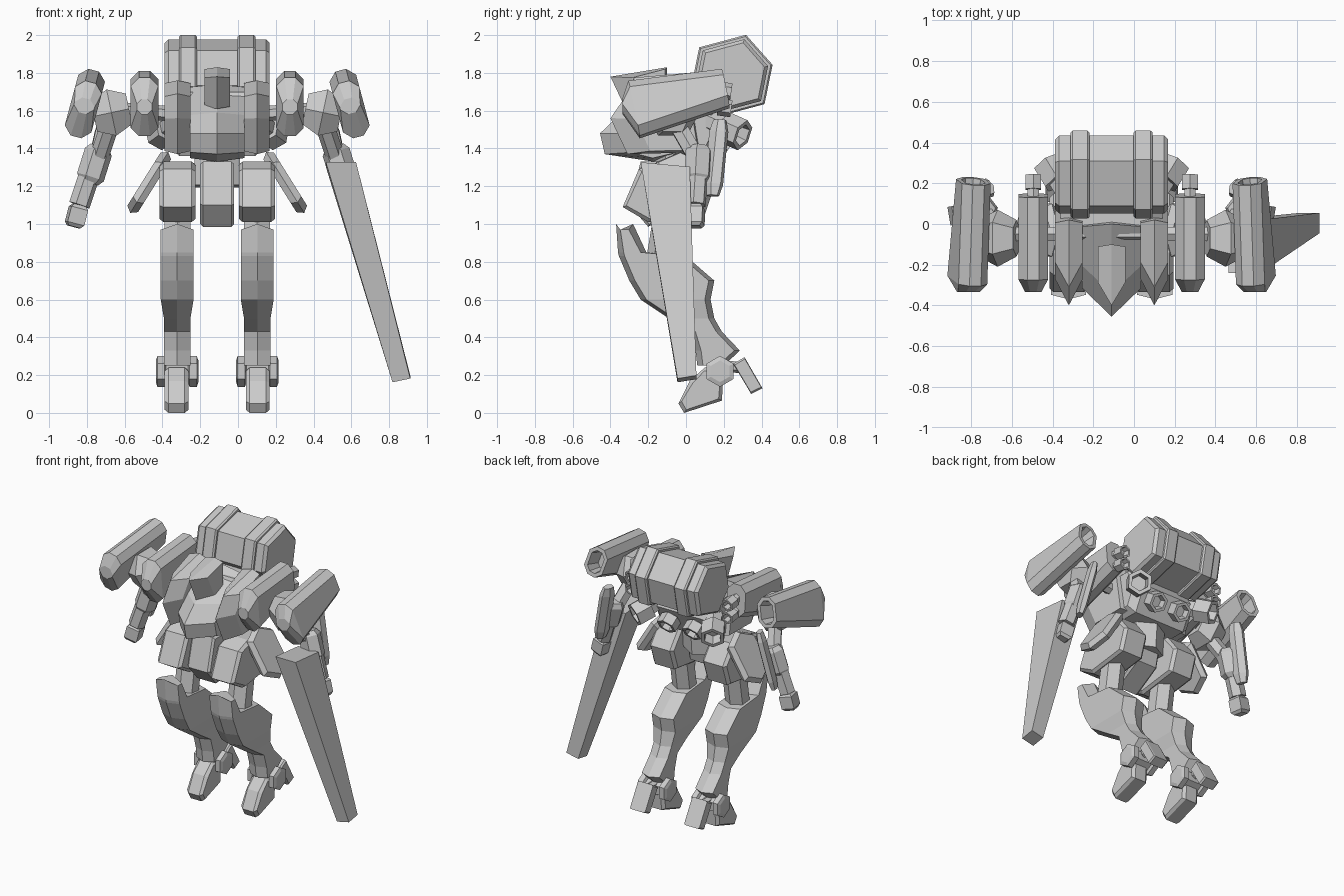
import bpy, bmesh, math
from mathutils import Vector, Matrix

cube = bpy.data.objects.get("Cube")
if cube:
    bpy.data.objects.remove(cube)

# The body's plane of symmetry sits off centre because of the blade
BODY_MIDDLE = -.11

light_grey = bpy.data.materials.new("light_grey")
light_grey.use_nodes = True
grey_value = (.6, .6, .6, 1)
light_grey.diffuse_color = grey_value
light_grey.node_tree.nodes["Principled BSDF"].inputs["Base Color"].default_value = grey_value


def finish(name, bm, mirror=True):
    """Turn the mesh into a named object, mirrored about the body's middle."""
    bmesh.ops.recalc_face_normals(bm, faces=bm.faces)
    mesh = bpy.data.meshes.new(name)
    bm.to_mesh(mesh)
    bm.free()
    mesh.materials.append(light_grey)
    part = bpy.data.objects.new(name, mesh)
    part.location.x = BODY_MIDDLE
    bpy.context.collection.objects.link(part)
    if mirror:
        part.modifiers.new("Mirror", "MIRROR").use_mirror_merge = False


def loft(rings):
    """Skin a list of equal rings and cap both ends."""
    bm = bmesh.new()
    loops = [[bm.verts.new(point) for point in ring] for ring in rings]
    for lower, upper in zip(loops, loops[1:]):
        for i in range(len(lower)):
            bm.faces.new((lower[i - 1], lower[i], upper[i], upper[i - 1]))
    bm.faces.new(loops[0])
    bm.faces.new(loops[-1])
    return bm


def place(bm, side, roll=0, height=0):
    """Lean a part about the given height and shift it sideways."""
    lean = Matrix.Rotation(math.radians(-roll), 3, "Y")
    bmesh.ops.rotate(bm, verts=bm.verts, cent=(0, 0, height), matrix=lean)
    bmesh.ops.translate(bm, verts=bm.verts, vec=(side, 0, 0))
    return bm


def hexagon(y, z, length, height, tilt=0):
    """Six-sided side outline with points fore and aft; tilt lowers the front."""
    shoulder = length - height / 2
    corners = [(length, 0), (shoulder, height), (-shoulder, height),
               (-length, 0), (-shoulder, -height), (shoulder, -height)]
    turn = Matrix.Rotation(math.radians(tilt), 2)
    return [Vector((y, z)) + turn @ Vector(corner) for corner in corners]


def centre(outline):
    return sum((Vector(p) for p in outline), Vector((0, 0))) / len(outline)


def inset(outline, depth):
    """Shrink a convex outline towards its middle by about the given depth."""
    middle = centre(outline)
    return [Vector(p) + (middle - Vector(p)).normalized() * depth for p in outline]


def ridged(width, depth, push=0):
    """Sections with a ridge down the middle; push draws back the front edges."""
    return [(-width, depth, push), (0, 0, 0), (width, depth, push)]


def chamfered(width, edge):
    """Sections with flat middle and chamfered sides."""
    return [(-width, edge, 0), (edge - width, 0, 0), (width - edge, 0, 0), (width, edge, 0)]


def prism(name, outline, sections, side=0, roll=0, mirror=True):
    """Sweep a side outline (y, z) sideways through the sections."""
    middle = centre(outline)
    rings = []
    for x, depth, push in sections:
        ring = inset(outline, depth)
        rings.append([(x, p.x + (push if p.x < middle.x else 0), p.y) for p in ring])
    finish(name, place(loft(rings), side, roll, middle.y), mirror)


# Tube shapes as (fraction along, share of radius)
STRAIGHT = [(0, 1), (1, 1)]
ROUNDED = [(0, .7), (.15, 1), (.85, 1), (1, .7)]
NOZZLE = [(0, .7), (.5, .7), (.5, 1), (1, 1), (1, .7), (.7, .6)]


def tube(name, start, end, radius, shape=STRAIGHT, sides=6, flat=1, mirror=True):
    """Faceted tube between two points."""
    start, end = Vector(start), Vector(end)
    aim = (end - start).to_track_quat("Z", "Y")
    rings = []
    for along, share in shape:
        ring = []
        for i in range(sides):
            angle = math.tau * (i + .5) / sides
            spoke = Vector((math.cos(angle), math.sin(angle) * flat, 0)) * radius * share
            ring.append(start.lerp(end, along) + aim @ spoke)
        rings.append(ring)
    finish(name, loft(rings), mirror)


def pod_ring(y, z, width, height, slant=0):
    """Upright eight-sided section; slant pushes its foot towards the rear."""
    bevel = width * .6
    corner = [(width - bevel, height), (width, height - bevel)]
    half = corner + [(a, -b) for a, b in reversed(corner)]
    whole = half + [(-a, -b) for a, b in half]
    return [(a, y - b * slant, z + b) for a, b in whole]


def leg_ring(z, front, back):
    """Six-sided leg section, ridged fore and aft, wider above the shin."""
    width = .087 if z > .55 else .07
    bevel = min(.03, (back - front) / 4)
    drop = .03 if z > .9 else 0
    return [(0, front, z), (width, front + bevel, z - drop), (width, back - bevel, z - drop),
            (0, back, z), (-width, back - bevel, z - drop), (-width, front + bevel, z - drop)]


def blade_ring(x, y, z, width, depth, lift, rake):
    """Rectangle whose height changes across (lift) and from front to back (rake)."""
    return [(x + i * width, y + j * depth, z + i * lift + j * rake)
            for i, j in ((-1, -1), (1, -1), (1, 1), (-1, 1))]


# Backpack drum and its raised bands
drum = hexagon(.243, 1.785, .223, .19, 15)
prism("backpack_drum", inset(drum, .025), chamfered(.278, .02), mirror=False)
prism("backpack_band", drum, chamfered(.047, .01), side=.155)

# Head and torso
prism("head", [(-.1, 1.83), (-.4, 1.78), (-.32, 1.61), (-.1, 1.62)],
      ridged(.068, .015, .1), mirror=False)
prism("chest_centre", [(0, 1.74), (-.34, 1.59), (-.455, 1.48), (-.43, 1.37), (-.17, 1.33), (.08, 1.4)],
      ridged(.145, .02, .12), mirror=False)
prism("chest_side", [(.02, 1.76), (-.31, 1.69), (-.4, 1.56), (-.31, 1.37), (.08, 1.38)],
      ridged(.068, .02, .11), side=.21)
prism("torso_core", hexagon(.03, 1.53, .18, .17), chamfered(.25, .05), mirror=False)
tube("back_thruster", (.2, .12, 1.55), (.31, .3, 1.47), .085, NOZZLE)
tube("lower_back_thruster", (.1, .12, 1.5), (.1, .24, 1.42), .07, NOZZLE)

# Inner shoulder blocks with paired thrusters
block = [pod_ring(-.335, 1.62, .04, .04), pod_ring(-.26, 1.62, .073, .155, .1),
         pod_ring(.14, 1.7, .073, .11, .1)]
finish("shoulder_block", place(loft(block), .385))
for label, height in (("upper", 1.72), ("lower", 1.63)):
    tube(label + "_shoulder_thruster", (.385, .1, height), (.385, .24, height - .02), .045, NOZZLE)
tube("shoulder_axle", (.2, -.05, 1.58), (.7, -.05, 1.62), .04)

# Outer pods, open at the rear
pod = [pod_ring(-.335, 1.625, .055, .04), pod_ring(-.275, 1.605, .073, .15, .2),
       pod_ring(.21, 1.72, .073, .1, .2), pod_ring(.21, 1.72, .05, .075, .2),
       pod_ring(.1, 1.69, .035, .06, .2)]
finish("outer_pod", place(loft(pod), .7, 15, 1.64))

# Arms
prism("upper_arm", hexagon(-.07, 1.59, .14, .125), ridged(.095, .05), side=.56, roll=-12)
tube("elbow", (.56, -.06, 1.55), (.63, .06, 1.34), .05)
tube("upper_forearm", (.62, .07, 1.41), (.68, .06, 1.22), .075, ROUNDED)
tube("lower_forearm", (.68, .06, 1.25), (.73, .05, 1.1), .057)
tube("hand", (.73, .05, 1.1), (.76, .045, .985), .065, ROUNDED, sides=4)
tube("elbow_fin", (.6, .18, 1.55), (.69, .14, 1.15), .055, ROUNDED, flat=.6)

# Long blade held in front of the left forearm
finish("blade", loft([blade_ring(.655, -.11, 1.315, .08, .13, 0, -.012),
                      blade_ring(.975, .005, .18, .047, .05, .01, .008)]), mirror=False)

# Waist and hips
tube("waist", (0, -.03, 1.45), (0, -.05, 1.2), .14, mirror=False)
prism("centre_skirt", [(-.24, 1.33), (-.3, 1.1), (-.2, .985), (0, 1.1), (.05, 1.33)],
      chamfered(.09, .015), mirror=False)
prism("hip_block", [(-.14, 1.33), (-.25, 1.29), (-.335, 1.09), (-.2, 1.01), (.1, 1.05), (.15, 1.2), (.05, 1.33)],
      chamfered(.095, .02), side=.21)
prism("hip_wing", hexagon(-.03, 1.22, .19, .13, 90), ridged(.033, .025), side=.36, roll=32)

# Legs, from knee guard down to ankle
tube("thigh", (.21, -.08, 1.12), (.21, -.14, .75), .08)
leg = loft([leg_ring(*station) for station in (
    (1, -.37, -.28), (.85, -.36, -.21), (.83, -.355, 0), (.7, -.3, .15), (.6, -.24, .13),
    (.5, -.09, .15), (.43, .02, .19), (.33, .05, .285), (.25, .06, .2))])
finish("lower_leg", place(leg, .212))

# Ankles and feet
tube("ankle_axle", (.12, .18, .22), (.3, .18, .22), .06)
for label, inner in (("inner", .1), ("outer", .27)):
    tube(label + "_ankle_disc", (inner, .18, .22), (inner + .055, .18, .22), .082, ROUNDED)
prism("foot", [(.1, .24), (.02, .17), (-.04, .05), (-.01, 0), (.19, .065), (.2, .24)],
      chamfered(.063, .02), side=.215)
prism("heel", [(.25, .26), (.31, .295), (.405, .13), (.345, .1)], chamfered(.06, .01), side=.215)
tube("heel_link", (.215, .15, .25), (.215, .3, .24), .03)
